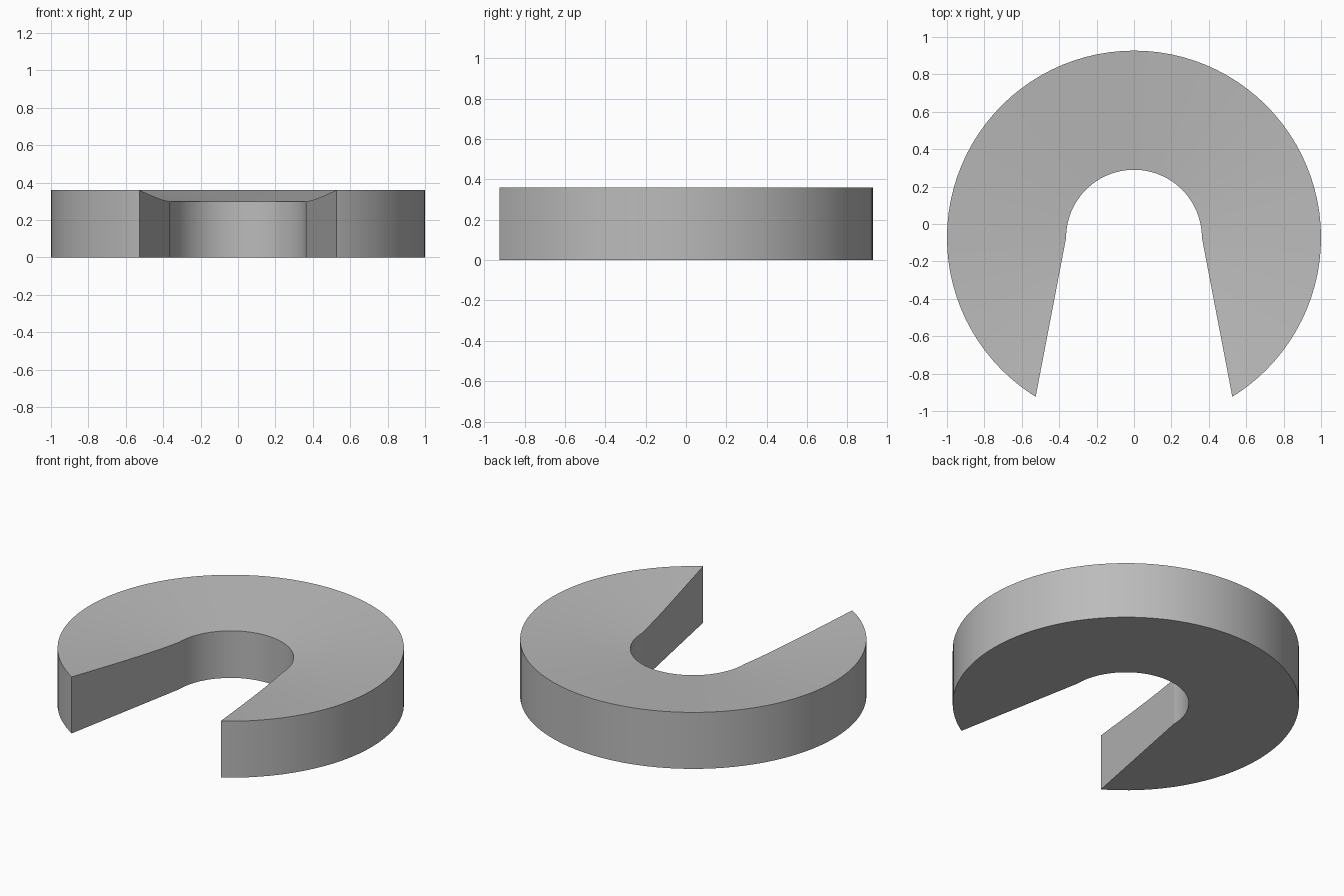
import bpy, bmesh, math
from mathutils import Vector

cube = bpy.data.objects.get("Cube")
if cube:
    bpy.data.objects.remove(cube, do_unlink=True)

CENTRE_Y = -0.073
OUTER_R, INNER_R = 1.0, 0.363
OUTER_H, INNER_H = 0.36, 0.30
SEGMENTS = 96

grey = bpy.data.materials.new("plain grey")
grey.use_nodes = True
grey.diffuse_color = (0.5, 0.5, 0.5, 1)
grey.node_tree.nodes["Principled BSDF"].inputs["Base Color"].default_value = (0.5, 0.5, 0.5, 1)


def make_object(name, bm):
    bmesh.ops.recalc_face_normals(bm, faces=bm.faces)
    mesh = bpy.data.meshes.new(name)
    bm.to_mesh(mesh)
    bm.free()
    mesh.materials.append(grey)
    obj = bpy.data.objects.new(name, mesh)
    bpy.context.collection.objects.link(obj)
    return obj


# Ring body: lathed section whose top dishes down towards the hole
bm = bmesh.new()
section = [(INNER_R, 0), (OUTER_R, 0), (OUTER_R, OUTER_H), (INNER_R, INNER_H)]
verts = [bm.verts.new((r, CENTRE_Y, z)) for r, z in section]
edges = [bm.edges.new((verts[i], verts[i - 1])) for i in range(4)]
bmesh.ops.spin(bm, geom=verts + edges, cent=(0, CENTRE_Y, 0), axis=(0, 0, 1),
               angle=math.tau, steps=SEGMENTS)
bmesh.ops.remove_doubles(bm, verts=bm.verts, dist=0.0005)
ring = make_object("slotted_washer", bm)

# Flared slot cutter, opening to the front
bm = bmesh.new()
flare = (0.525 - INNER_R) / (0.92 + CENTRE_Y)


def slot_half_width(y):
    return INNER_R + flare * (CENTRE_Y - y)


outline = []
for y, side in ((-0.004, -1), (-1.3, -1), (-1.3, 1), (-0.004, 1)):
    outline.append(bm.verts.new((side * slot_half_width(y), y, -0.2)))
face = bm.faces.new(outline)
top = bmesh.ops.extrude_face_region(bm, geom=[face])["geom"]
bmesh.ops.translate(bm, vec=Vector((0, 0, 0.8)),
                    verts=[v for v in top if isinstance(v, bmesh.types.BMVert)])
cutter = make_object("slot_cutter", bm)

# Cut the slot, then drop the cutter
cut = ring.modifiers.new("slot", "BOOLEAN")
cut.operation = "DIFFERENCE"
cut.solver = "EXACT"
cut.object = cutter
bpy.context.view_layer.objects.active = ring
ring.select_set(True)
bpy.ops.object.modifier_apply(modifier=cut.name)
bpy.data.objects.remove(cutter, do_unlink=True)

# Smooth round walls with crisp rims
bpy.ops.object.shade_smooth_by_angle(angle=math.radians(8))
